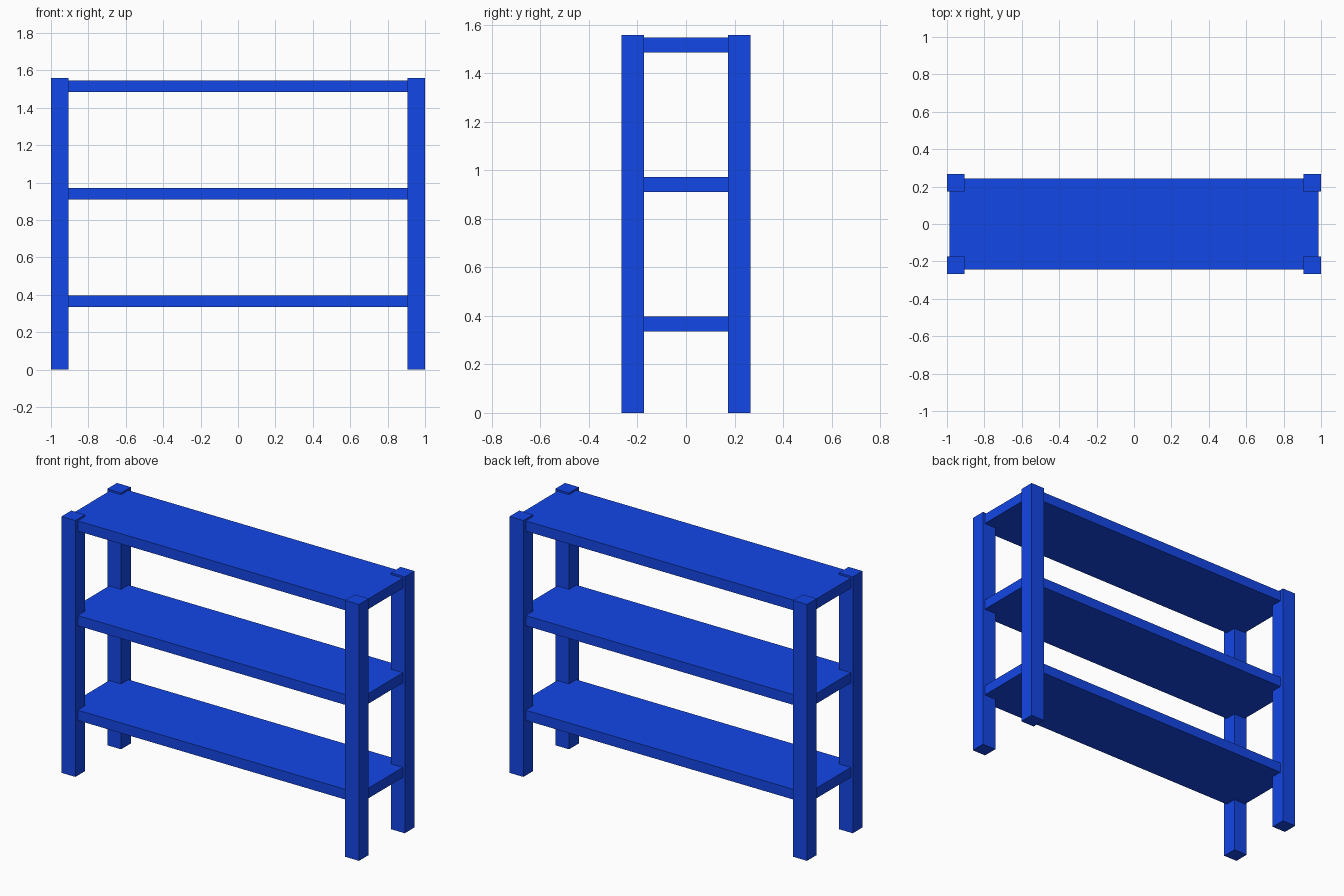
import bpy

cube = bpy.data.objects.get("Cube")
if cube:
    bpy.data.objects.remove(cube, do_unlink=True)

# Single painted finish
BLUE = (0.007, 0.063, 0.8, 1.0)
paint = bpy.data.materials.new("blue_paint")
paint.use_nodes = True
paint.diffuse_color = BLUE
paint.node_tree.nodes["Principled BSDF"].inputs["Base Color"].default_value = BLUE


def box(name, centre, size):
    bpy.ops.mesh.primitive_cube_add(size=1, location=centre)
    obj = bpy.context.object
    obj.name = obj.data.name = name
    obj.scale = size
    bpy.ops.object.transform_apply(location=False, rotation=False, scale=True)
    obj.data.materials.append(paint)
    return obj


# Overall proportions
HALF_WIDTH, HALF_DEPTH, HEIGHT = 1.0, 0.266, 1.558
POST = 0.093
SHELF_WIDTH, SHELF_DEPTH, SHELF_THICK = 1.974, 0.486, 0.062

# Four square corner posts
for side, sx in (("left", 1), ("right", -1)):
    for end, sy in (("front", -1), ("back", 1)):
        box(f"{end}_{side}_post",
            (sx * (HALF_WIDTH - POST / 2), sy * (HALF_DEPTH - POST / 2), HEIGHT / 2),
            (POST, POST, HEIGHT))

# Three shelves let into the posts
for name, z in (("bottom", 0.366), ("middle", 0.941), ("top", 1.516)):
    box(f"{name}_shelf", (0, 0, z), (SHELF_WIDTH, SHELF_DEPTH, SHELF_THICK))
